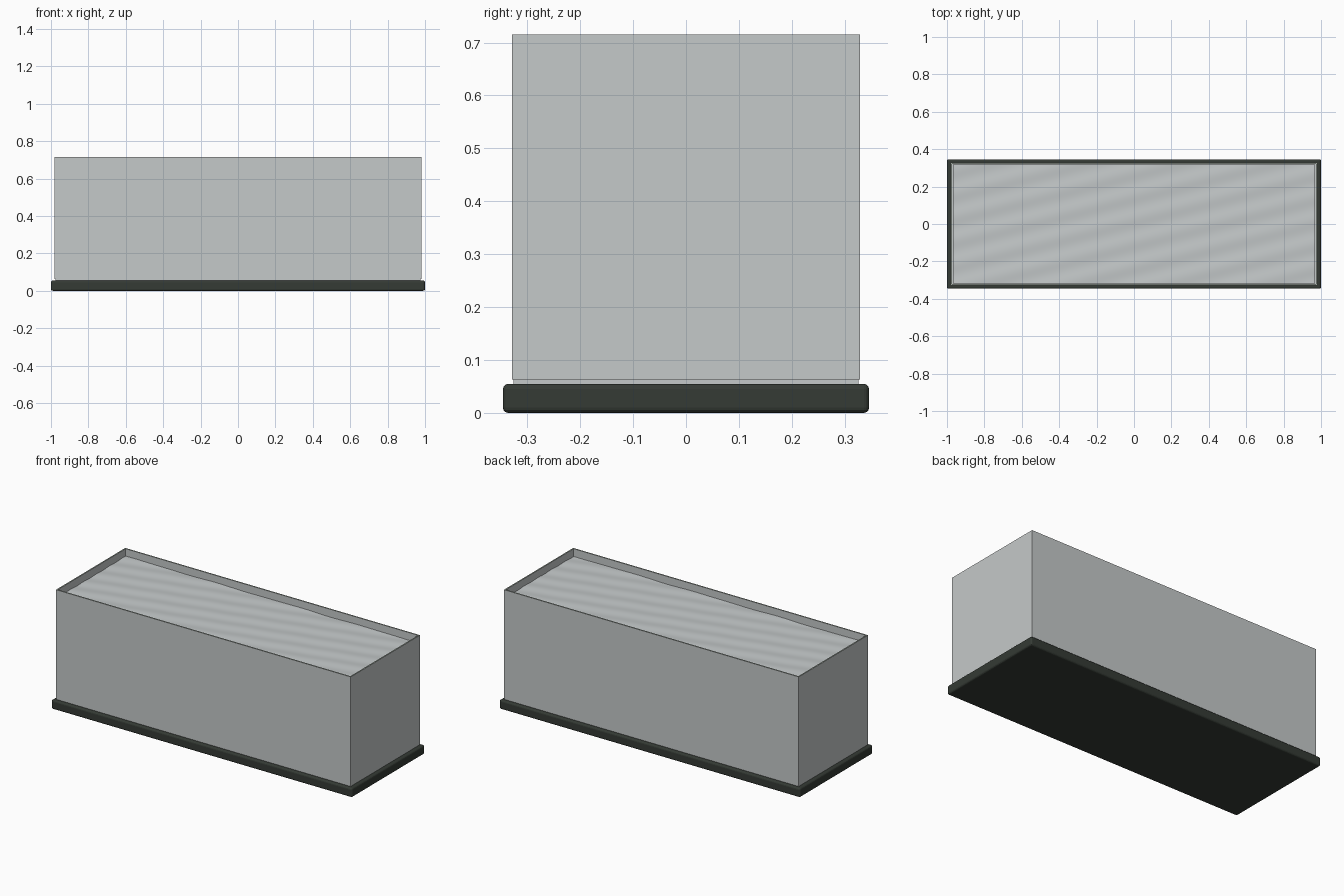
import bpy, bmesh, math

cube = bpy.data.objects.get("Cube")
if cube:
    bpy.data.objects.remove(cube, do_unlink=True)


def material(name, rgb):
    m = bpy.data.materials.new(name)
    m.use_nodes = True
    m.diffuse_color = (*rgb, 1)
    m.node_tree.nodes["Principled BSDF"].inputs["Base Color"].default_value = (*rgb, 1)
    return m


GLASS = material("pale glass", (0.56, 0.585, 0.585))
EDGE = material("green glass edge", (0.36, 0.41, 0.36))
WATER = material("water", (0.56, 0.59, 0.595))
DARK = material("dark plinth", (0.035, 0.043, 0.035))


def finish(name, bm, *mats):
    mesh = bpy.data.meshes.new(name)
    bm.to_mesh(mesh)
    bm.free()
    for m in mats:
        mesh.materials.append(m)
    ob = bpy.data.objects.new(name, mesh)
    bpy.context.collection.objects.link(ob)
    return ob


def box(name, half_x, half_y, low, high, mat):
    bm = bmesh.new()
    bmesh.ops.create_cube(bm, size=1)
    for v in bm.verts:
        v.co = (v.co.x * 2 * half_x, v.co.y * 2 * half_y, low if v.co.z < 0 else high)
    return finish(name, bm, mat)


# Plinth with rounded edges, and the glass floor on it
plinth = box("plinth", 1.0, 0.346, 0, 0.055, DARK)
bevel = plinth.modifiers.new("rounded edges", "BEVEL")
bevel.width = 0.01
bevel.segments = 3
box("glass_floor", 0.977, 0.326, 0.055, 0.064, GLASS)

# Open-topped glass tank with a thin tinted rim
X, Y, WALL, LOW, TOP = 0.98, 0.329, 0.011, 0.063, 0.715
bm = bmesh.new()
bmesh.ops.create_cube(bm, size=1)
for v in bm.verts:
    v.co = (v.co.x * 2 * X, v.co.y * 2 * Y, LOW if v.co.z < 0 else TOP)
bm.normal_update()
lid = max(bm.faces, key=lambda f: f.calc_center_median().z)
rim = bmesh.ops.inset_region(bm, faces=[lid], thickness=WALL)["faces"]
for f in rim:
    f.material_index = 1
well = bmesh.ops.extrude_face_region(bm, geom=[lid])["geom"]
bmesh.ops.delete(bm, geom=[lid], context="FACES_ONLY")
for v in well:
    if isinstance(v, bmesh.types.BMVert):
        v.co.z = LOW + WALL
bmesh.ops.recalc_face_normals(bm, faces=bm.faces)
finish("glass_tank", bm, GLASS, EDGE)

# Water surface with slanting ripples
bm = bmesh.new()
bmesh.ops.create_grid(bm, x_segments=100, y_segments=60, size=1)
for v in bm.verts:
    x, y = v.co.x * (X - WALL), v.co.y * (Y - WALL)
    ripple = math.sin((y - 0.25 * x) * 50) + 0.5 * math.sin(x * 21 + y * 9)
    v.co = (x, y, 0.672 + 0.0015 * ripple)
for f in bm.faces:
    f.smooth = True
finish("water_surface", bm, WATER)
